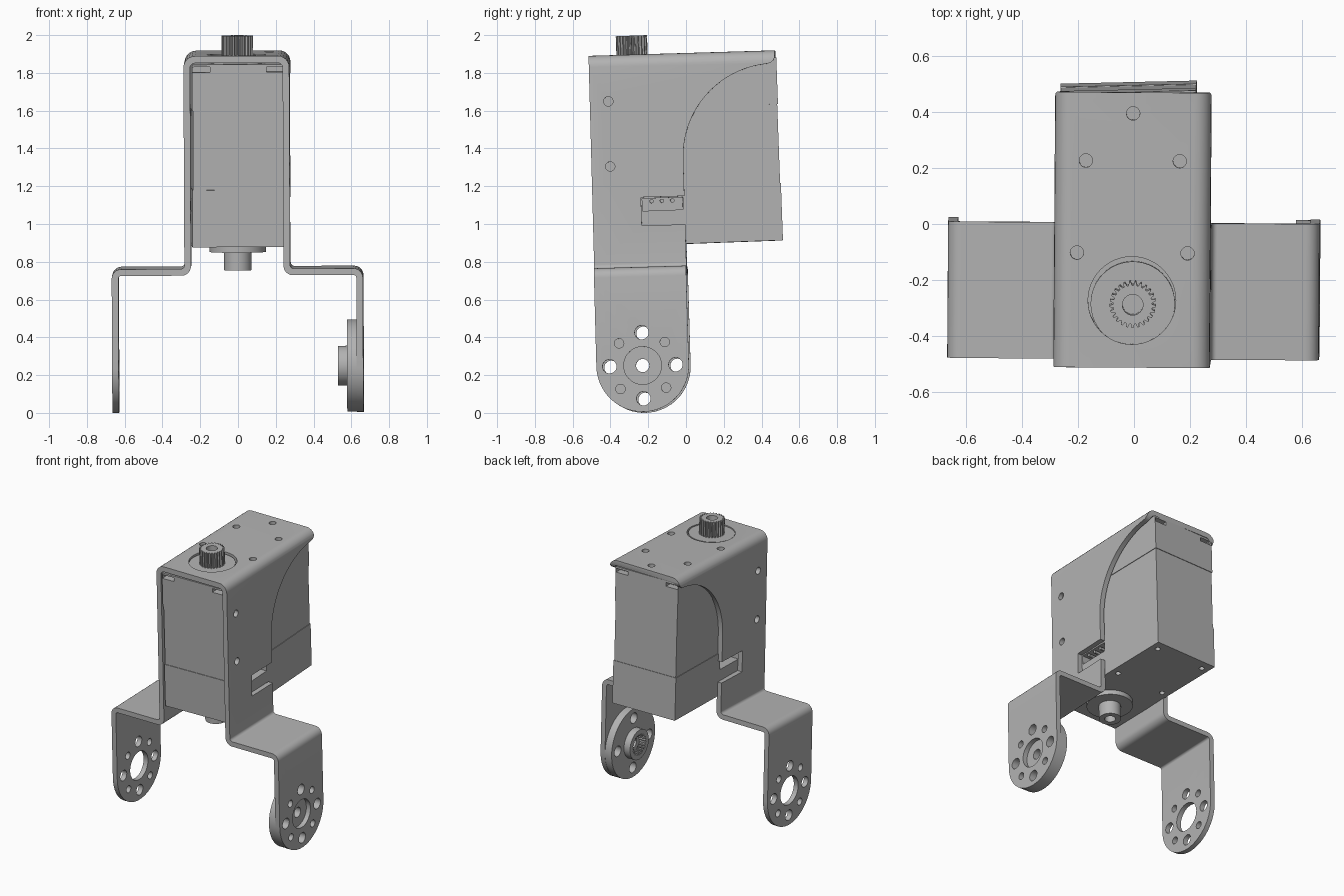
import bpy, bmesh
from math import sin, cos, pi, radians
from mathutils import Matrix, Vector

cube = bpy.data.objects.get("Cube")
if cube:
    bpy.data.objects.remove(cube)

grey = bpy.data.materials.new("plain grey")
grey.use_nodes = True
COLOUR = (0.45, 0.45, 0.45, 1)
grey.diffuse_color = COLOUR
grey.node_tree.nodes["Principled BSDF"].inputs["Base Color"].default_value = COLOUR

# Local frame: the leg pivot is the origin, and each assembly is slightly tilted
def placement(tilt, roll, yaw):
    turn = (Matrix.Rotation(radians(yaw), 4, 'Z') @ Matrix.Rotation(radians(roll), 4, 'Y')
            @ Matrix.Rotation(radians(tilt), 4, 'X'))
    return Matrix.Translation((0, -0.225, 0.248)) @ turn

BRACKET = placement(1.7, -0.25, -0.4)
SERVO = placement(2.1, -0.2, 1.3)


def arc(cx, cy, r, start, end, n):
    return [(cx + r * cos(radians(start + (end - start) * i / n)),
             cy + r * sin(radians(start + (end - start) * i / n))) for i in range(n + 1)]


def circle(cx, cy, r, n=36):
    return arc(cx, cy, r, 0, 360, n)[:-1]


def rect(x0, x1, y0, y1):
    return [(x0, y0), (x1, y0), (x1, y1), (x0, y1)]


def fillet(corners, n=6):
    """Round each (x, y, radius) right-angle corner of a closed outline."""
    out = []
    for i, (x, y, r) in enumerate(corners):
        p = Vector((x, y))
        if not r:
            out.append(p)
            continue
        a = (Vector(corners[i - 1][:2]) - p).normalized() * r
        b = (Vector(corners[(i + 1) % len(corners)][:2]) - p).normalized() * r
        for k in range(n + 1):
            t = pi / 2 * k / n
            out.append(p + a * (1 - sin(t)) + b * (1 - cos(t)))
    return out


def solid(name, prisms, place):
    """Extrude each (outline, axis, low, high) and gather them in one object."""
    put = {'X': lambda a, b, d: (d, a, b),
           'Y': lambda a, b, d: (a, d, b),
           'Z': lambda a, b, d: (a, b, d)}
    bm = bmesh.new()
    for outline, axis, low, high in prisms:
        rings = [[bm.verts.new(put[axis](p[0], p[1], d)) for p in outline]
                 for d in (low, high)]
        bm.faces.new(rings[0])
        bm.faces.new(rings[1])
        for i in range(len(outline)):
            bm.faces.new((rings[0][i - 1], rings[0][i], rings[1][i], rings[1][i - 1]))
    bmesh.ops.recalc_face_normals(bm, faces=bm.faces)
    mesh = bpy.data.meshes.new(name)
    bm.to_mesh(mesh)
    bm.free()
    mesh.materials.append(grey)
    obj = bpy.data.objects.new(name, mesh)
    bpy.context.collection.objects.link(obj)
    obj.matrix_world = place
    return obj


def activate(obj):
    bpy.ops.object.select_all(action='DESELECT')
    obj.select_set(True)
    bpy.context.view_layer.objects.active = obj


def carve(obj, prisms, place, operation='DIFFERENCE'):
    cutter = solid("cutter", prisms, place)
    cutter.hide_render = True
    mod = obj.modifiers.new("cut", 'BOOLEAN')
    mod.operation, mod.solver, mod.object = operation, 'EXACT', cutter
    activate(obj)
    bpy.ops.object.modifier_apply(modifier=mod.name)
    bpy.data.objects.remove(cutter)


def finish(*objs):
    for obj in objs:
        activate(obj)
        bpy.ops.object.shade_smooth_by_angle(angle=radians(30))


# Bent sheet bracket: front profile trimmed by the side silhouette
TOP, UNDER = 1.649, 1.612
half = [(0.28, TOP, 0.06), (0.28, 0.522, 0.02), (0.665, 0.522, 0.05),
        (0.665, -0.3, 0), (0.63, -0.3, 0), (0.63, 0.487, 0.015),
        (0.245, 0.487, 0.05), (0.245, UNDER, 0.025)]
profile = fillet(half + [(-x, z, r) for x, z, r in reversed(half)])
bracket = solid("bracket", [(profile, 'Y', -0.4, 0.9)], BRACKET)

silhouette = ([(-0.24, 1.8)] + arc(0, 0, 0.245, 180, 360, 32)
              + [(0.245, 0.742), (0.015, 0.742), (0.015, 0.892), (0.245, 0.892)]
              + arc(0.735, 1.09, 0.49, 180, 95, 20)
              + [(0.72, 1.583), (0.737, 1.597), (0.745, 1.615), (0.745, 1.8)])
carve(bracket, [(silhouette, 'X', -1, 1)], BRACKET, 'INTERSECT')

# Bracket holes: pivots, mounting rings, side walls and top plate
big_ring = [circle(0.175 * cos(k * pi / 2), 0.175 * sin(k * pi / 2), 0.037, 24) for k in range(4)]
small_ring = [circle(a, b, 0.025, 20) for a in (-0.121, 0.121) for b in (-0.121, 0.121)]
side_holes = [circle(-0.143, z, 0.025, 20) for z in (1.06, 1.405)]
top_holes = [circle(x, y, 0.024, 20) for x, y in
             ((0, 0.67), (-0.168, 0.5), (0.168, 0.5), (-0.198, 0.17), (0.198, 0.17))]
holes = [(c, 'X', -1, 1) for c in [circle(0, 0, 0.1)] + big_ring + small_ring + side_holes]
holes += [(c, 'Z', 1.55, 1.7) for c in top_holes + [circle(0, 0, 0.157, 48)]]
carve(bracket, holes, BRACKET)
finish(bracket)

# Output horn on the left leg
horn = solid("horn_disc", [(circle(0, 0, 0.244, 64), 'X', 0.578, 0.632)], BRACKET)
carve(horn, [(c, 'X', 0.5, 0.7) for c in big_ring + [circle(0, 0, 0.035)]], BRACKET)


def toothed(root, tip, teeth=25):
    return [(r * cos(2 * pi * (k + f) / teeth), r * sin(2 * pi * (k + f) / teeth))
            for k in range(teeth)
            for f, r in ((0, root), (0.3, root), (0.5, tip), (0.8, tip))]


hub = solid("horn_hub", [(circle(0, 0, 0.105, 48), 'X', 0.53, 0.58)], BRACKET)
carve(hub, [(toothed(0.062, 0.074), 'X', 0.5, 0.6)], BRACKET)
finish(horn, hub)

# Servo case in three sections
FRONT, BACK, WIDE, LIP = -0.225, 0.757, 0.244, 0.004
base = solid("servo_base", [(rect(-WIDE, WIDE, FRONT, BACK), 'Z', 0.638, 0.94)], SERVO)
body = solid("servo_body", [(rect(LIP - WIDE, WIDE - LIP, FRONT + LIP, BACK - LIP),
                             'Z', 0.935, 1.365)], SERVO)
lid = solid("servo_lid", [(rect(-WIDE, WIDE, FRONT, BACK), 'Z', 1.36, 1.605)], SERVO)

# Connector sockets, bottom screw holes and lid slots
cuts = [(circle(x, y, 0.018, 16), 'Z', 0.6, 0.7) for x in (-0.19, 0.19) for y in (0.3, 0.69)]
pins = []
for side in (-1, 1):
    deep, face = sorted((side * 0.16, side * 0.3))
    cuts.append((rect(0.02, 0.235, 0.82, 0.885), 'X', deep, face))
    low, high = sorted((side * 0.155, side * 0.235))
    pins += [(circle(y, 0.87, 0.011, 12), 'X', low, high) for y in (0.07, 0.125, 0.18)]
carve(base, cuts, SERVO)
slots = []
for x in (-0.195, 0.195):
    for y0, y1 in ((FRONT - 0.1, FRONT + 0.05), (BACK - 0.05, BACK + 0.1)):
        slots.append((rect(x - 0.046, x + 0.046, y0, y1), 'Z', 1.565, 1.592))
carve(lid, slots, SERVO)
finish(base, body, lid, solid("connector_pins", pins, SERVO))

# Splined output shaft and its round boss
boss = solid("shaft_boss", [(circle(0, 0, 0.151, 48), 'Z', 1.6, 1.642)], SERVO)
shaft = solid("output_shaft", [(toothed(0.07, 0.083), 'Z', 1.6, 1.75)], SERVO)
carve(shaft, [(circle(0, 0, 0.037, 24), 'Z', 1.66, 1.8)], SERVO)

# Idler disc and stub under the case
idler = solid("idler_disc", [(circle(0, 0, 0.15, 48), 'Z', 0.605, 0.645)], SERVO)
stub = solid("idler_stub", [(circle(0, 0, 0.072), 'Z', 0.508, 0.61)], SERVO)
carve(stub, [(circle(0, 0, 0.036, 24), 'Z', 0.45, 0.58)], SERVO)
finish(boss, shaft, idler, stub)
